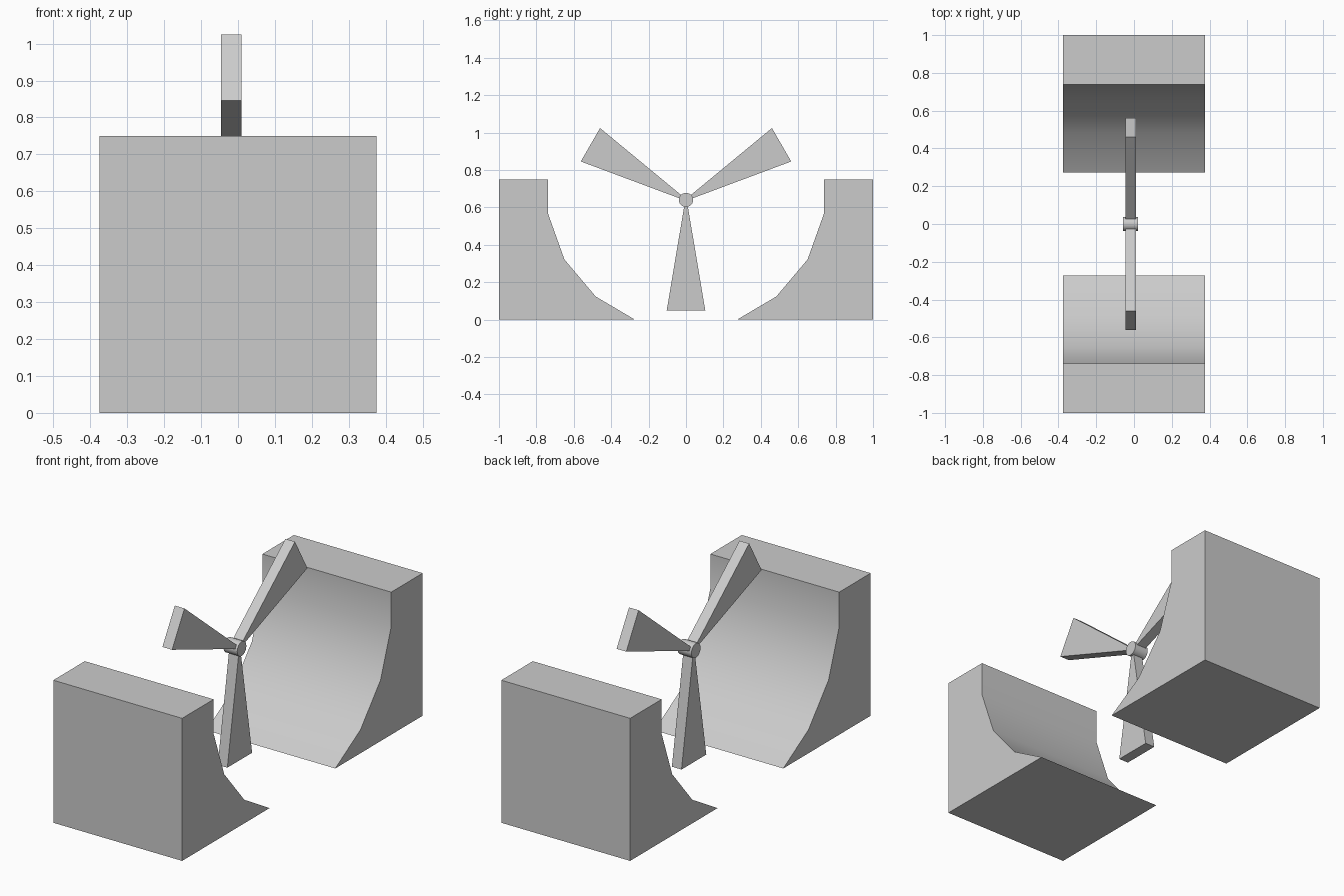
import bpy, bmesh
from math import radians, pi
from mathutils import Matrix, Vector

if "Cube" in bpy.data.objects:
    bpy.data.objects.remove(bpy.data.objects["Cube"])

HUB = Vector((-0.018, 0, 0.64))


def extrude_profile(name, points, x0, x1, smooth=False):
    """Solid from a (y, z) outline extruded along x."""
    bm = bmesh.new()
    face = bm.faces.new([bm.verts.new((x0, y, z)) for y, z in points])
    ext = bmesh.ops.extrude_face_region(bm, geom=[face])
    moved = [v for v in ext["geom"] if isinstance(v, bmesh.types.BMVert)]
    bmesh.ops.translate(bm, verts=moved, vec=(x1 - x0, 0, 0))
    bmesh.ops.recalc_face_normals(bm, faces=bm.faces)
    mesh = bpy.data.meshes.new(name)
    bm.to_mesh(mesh)
    bm.free()
    obj = bpy.data.objects.new(name, mesh)
    bpy.context.collection.objects.link(obj)
    if smooth:
        smooth_by_angle(obj)
    return obj


def smooth_by_angle(obj):
    bpy.ops.object.select_all(action='DESELECT')
    obj.select_set(True)
    bpy.context.view_layer.objects.active = obj
    bpy.ops.object.shade_smooth_by_angle(angle=radians(30))


# Two mirrored channel walls with a curved inner face
wall = [(1, 0), (1, 0.75), (0.738, 0.75), (0.738, 0.568),
        (0.65, 0.322), (0.483, 0.124), (0.273, 0)]
for name, side in (("back_wall", 1), ("front_wall", -1)):
    extrude_profile(name, [(side * y, z) for y, z in wall], -0.375, 0.375, True)

# Three tapered paddle blades around the hub
blade = [(-0.103, -0.59), (0.103, -0.59), (0.004, 0), (-0.004, 0)]
for i in range(3):
    obj = extrude_profile(f"blade_{i + 1}", blade, -0.028, 0.028)
    obj.data.transform(Matrix.Translation(HUB) @ Matrix.Rotation(i * 2 * pi / 3, 4, 'X'))

# Hub cylinder along x
bpy.ops.mesh.primitive_cylinder_add(vertices=24, radius=0.038, depth=0.08,
                                    location=HUB, rotation=(0, pi / 2, 0))
hub = bpy.context.object
hub.name = "hub"
smooth_by_angle(hub)
